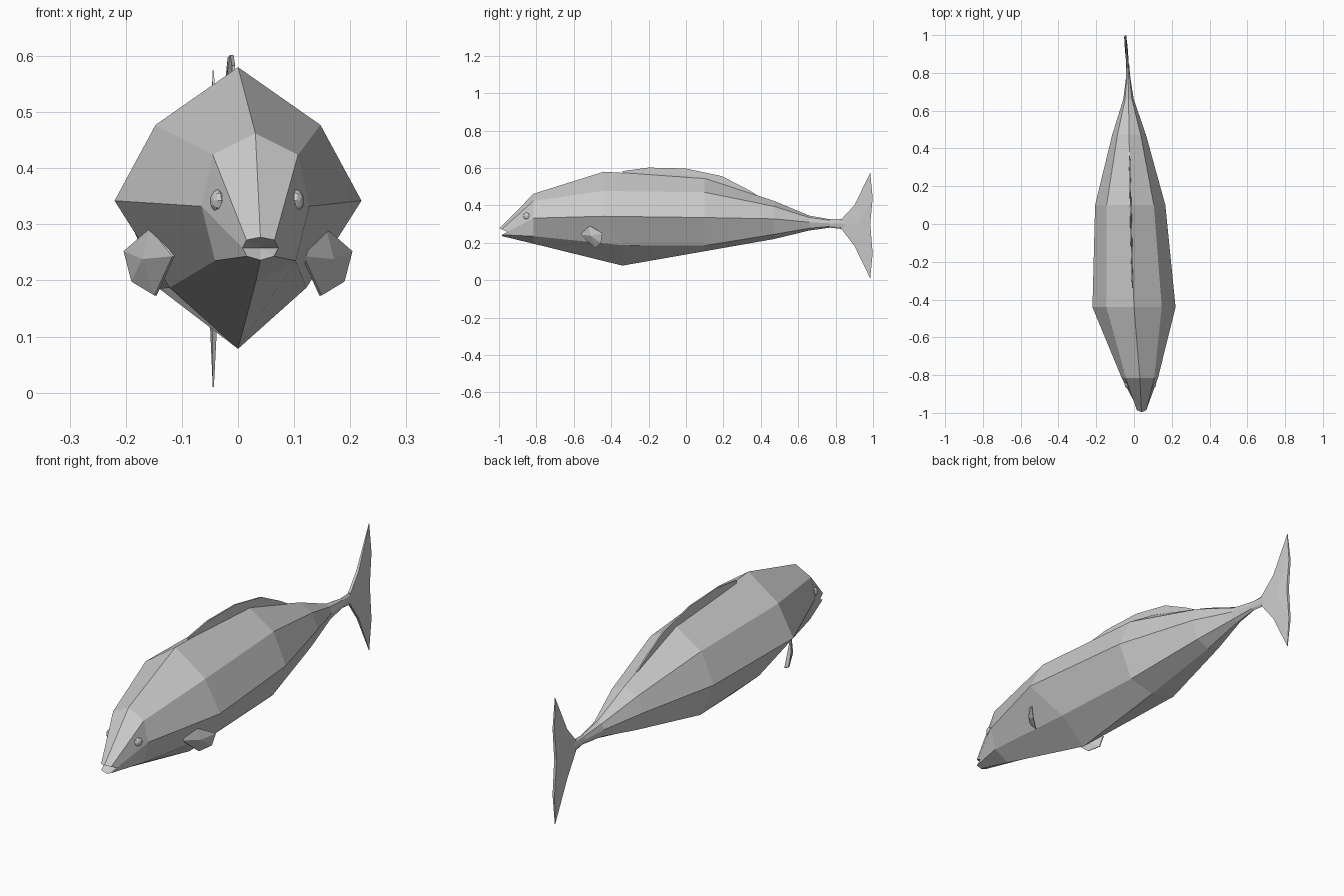
import bpy, bmesh, math


def make(name, verts, faces):
    me = bpy.data.meshes.new(name)
    me.from_pydata(verts, [], faces)
    bm = bmesh.new()
    bm.from_mesh(me)
    bmesh.ops.recalc_face_normals(bm, faces=bm.faces)
    bm.to_mesh(me)
    bm.free()
    ob = bpy.data.objects.new(name, me)
    bpy.context.collection.objects.link(ob)
    return ob


# Body: octagonal rings along a gently bent spine
# (y, spine x, top z, shoulder half width/z, side half width/z, low half width/z, bottom z)
stations = [
    (-0.985, 0.040, 0.277, 0.025, 0.272, 0.032, 0.258, 0.024, 0.243, 0.236),
    (-0.815, 0.031, 0.462, 0.076, 0.424, 0.096, 0.332, 0.072, 0.235, 0.195),
    (-0.440, 0.000, 0.580, 0.147, 0.477, 0.220, 0.342, 0.122, 0.187, 0.078),
    (0.100, -0.020, 0.548, 0.125, 0.470, 0.186, 0.335, 0.120, 0.185, 0.155),
    (0.470, -0.026, 0.424, 0.062, 0.395, 0.090, 0.328, 0.060, 0.245, 0.220),
    (0.660, -0.029, 0.345, 0.018, 0.335, 0.028, 0.310, 0.020, 0.278, 0.266),
    (0.770, -0.031, 0.326, 0.008, 0.320, 0.012, 0.304, 0.008, 0.288, 0.281),
    (0.850, -0.034, 0.328, 0.005, 0.318, 0.008, 0.303, 0.005, 0.282, 0.272),
]
verts, faces = [], []
for i, (y, cx, top, ws, zs, wm, zm, wl, zl, bot) in enumerate(stations):
    jaw = i == 0
    tip, corner = (-0.012, 0.03) if jaw else (0, 0)
    low = 0.1 if i == 2 else 0
    verts += [(cx, y + tip, top), (cx + ws, y, zs), (cx + wm, y + corner, zm),
              (cx + wl, y + low, zl), (cx, y + low, bot),
              (cx - wl, y + low, zl), (cx - wm, y + corner, zm), (cx - ws, y, zs)]
for i in range(len(stations) - 1):
    for k in range(8):
        a, b = i * 8 + k, i * 8 + (k + 1) % 8
        faces.append((a, b, b + 8, a + 8))
# Mouth: open lips running back to a recessed point
m = len(verts)
verts.append((0.040, -0.945, 0.258))
faces += [(k, (k + 1) % 8, m) for k in range(8)]
faces.append(tuple(range(m - 8, m)))
make("body", verts, faces)


def plate(name, outline, pivot):
    """Thin fin: each outline point is (x, y, z, half thickness); faces fan to a pivot."""
    n = len(outline)
    pts = list(outline) + [pivot]
    v = [(x + s * t, y, z) for s in (-1, 1) for x, y, z, t in pts]
    f = []
    for i in range(n):
        j = (i + 1) % n
        f += [(i, j, n), (i + n + 1, j + n + 1, 2 * n + 1),
              (i, j, j + n + 1, i + n + 1)]
    return make(name, v, f)


# Tail fin
upper = [(-0.033, 0.83, 0.325, 0.006), (-0.040, 0.90, 0.400, 0.006),
         (-0.044, 0.985, 0.574, 0.001), (-0.046, 0.998, 0.440, 0.005)]
lower = [(x, y, 0.584 - z if z > 0.35 else 0.60 - z, t) for x, y, z, t in reversed(upper)]
plate("tail_fin", upper + [(-0.046, 0.985, 0.30, 0.006)] + lower, (-0.040, 0.92, 0.30, 0.008))

# Dorsal fin, its base sunk into the back
crest = [(-0.34, 0.583), (-0.20, 0.602), (0.0, 0.597), (0.19, 0.557), (0.33, 0.485), (0.38, 0.455)]
base = [(0.38, 0.42), (0.10, 0.52), (-0.34, 0.55)]
spine = lambda y: -0.008 - 0.022 * (y + 0.34)
plate("dorsal_fin", [(spine(y), y, z, 0.003) for y, z in crest + base],
      (spine(0.0), 0.0, 0.56, 0.005))

# Pectoral fins: folded leaves turned outward
leaf = [(0.115, -0.565, 0.243), (0.155, -0.52, 0.293), (0.202, -0.447, 0.252),
        (0.188, -0.455, 0.198), (0.147, -0.485, 0.173)]
for side, name in ((1, "right_pectoral_fin"), (-1, "left_pectoral_fin")):
    plate(name, [(side * x, y, z, 0.002) for x, y, z in leaf],
          (side * 0.168, -0.510, 0.238, 0.003))

# Eyes: small low-poly domes set in the head
for side, name in ((1, "right_eye"), (-1, "left_eye")):
    bpy.ops.mesh.primitive_uv_sphere_add(
        segments=8, ring_count=6, radius=0.02,
        location=(0.034 + side * 0.070, -0.852, 0.342),
        rotation=(0, math.radians(90), math.radians(-20 * side)))
    eye = bpy.context.object
    eye.name = name
    eye.scale = (1.0, 1.0, 0.65)
